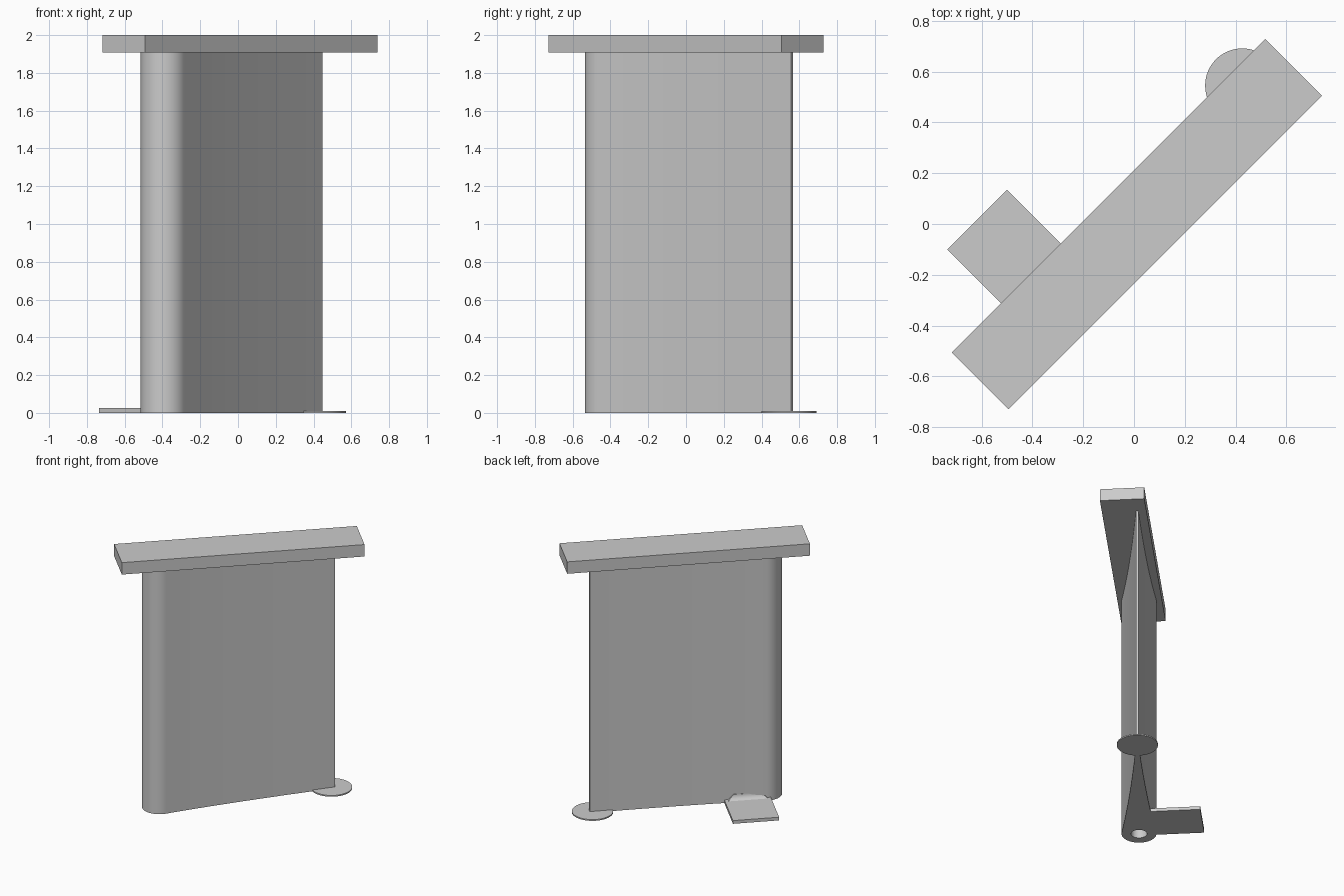
import bpy, bmesh, math
from mathutils import Vector

if "Cube" in bpy.data.objects:
    bpy.data.objects.remove(bpy.data.objects["Cube"])

grey = bpy.data.materials.new("plain_grey")
grey.diffuse_color = (0.6, 0.6, 0.6, 1)
grey.use_nodes = True
grey.node_tree.nodes["Principled BSDF"].inputs["Base Color"].default_value = grey.diffuse_color
DIAG = math.radians(45)


def diag(u, v, z=0.0):
    """Diagonal coordinates (along, across) to world position."""
    s = math.sqrt(0.5)
    return Vector(((u - v) * s, (u + v) * s, z))


def prism(name, outline, depth, loc=(0, 0, 0), rot=(0, 0, 0), smooth=False):
    """Extrude a closed 2D outline along local z."""
    bm = bmesh.new()
    base = bm.faces.new([bm.verts.new((x, y, 0)) for x, y in outline])
    ext = bmesh.ops.extrude_face_region(bm, geom=[base])
    bmesh.ops.translate(bm, vec=(0, 0, depth),
                        verts=[g for g in ext["geom"] if isinstance(g, bmesh.types.BMVert)])
    bmesh.ops.recalc_face_normals(bm, faces=bm.faces)
    me = bpy.data.meshes.new(name)
    bm.to_mesh(me)
    bm.free()
    me.materials.append(grey)
    ob = bpy.data.objects.new(name, me)
    bpy.context.collection.objects.link(ob)
    ob.location, ob.rotation_euler = loc, rot
    if smooth:
        bpy.ops.object.select_all(action='DESELECT')
        bpy.context.view_layer.objects.active = ob
        ob.select_set(True)
        bpy.ops.object.shade_smooth_by_angle(angle=math.radians(30))
    return ob


def circle(r, n=48):
    return [(r * math.cos(2 * math.pi * i / n), r * math.sin(2 * math.pi * i / n)) for i in range(n)]


def rect(x0, x1, y0, y1):
    return [(x0, y0), (x1, y0), (x1, y1), (x0, y1)]


# Fin section: round nose running into a slightly hollow, thin tail
R, TAIL = 0.124, 1.279
lean = math.radians(8)
start = Vector((R * math.sin(lean), R * math.cos(lean)))
ctrl = Vector((0.5, start.y - math.tan(lean) * (0.5 - start.x)))
end = Vector((TAIL, 0.008))
upper = []
for i in range(13):
    t = 1 - i / 12
    p = start * (1 - t) ** 2 + ctrl * 2 * t * (1 - t) + end * t * t
    upper.append((p.x, p.y))
for i in range(1, 25):
    a = math.pi / 2 - lean + (math.pi / 2 + lean) * i / 24
    upper.append((R * math.cos(a), R * math.sin(a)))
outline = upper + [(x, -y) for x, y in reversed(upper[:-1])]

nose, tail = diag(-0.567, -0.014), diag(0.707, 0.085)
turn = math.atan2(tail.y - nose.y, tail.x - nose.x)
fin = prism("fin", outline, 1.91, nose, (0, 0, turn), smooth=True)

# Bore up through the nose
bore = prism("bore_cutter", circle(0.057), 2.1, nose + Vector((0, 0, -0.1)))
bore.hide_render = True
bore.hide_set(True)
cut = fin.modifiers.new("bore", 'BOOLEAN')
cut.operation, cut.object, cut.solver = 'DIFFERENCE', bore, 'EXACT'

# Slab across the top
prism("top_slab", rect(-0.872, 0.872, -0.158, 0.158), 0.093,
      diag(0.008, -0.008, 1.907), (0, 0, DIAG))

# Thin disc under the tail
prism("tail_disc", circle(0.146, 64), 0.01, (0.426, 0.545, 0), smooth=True)

# Foot tab beside the nose
prism("foot_tab", rect(-0.590, -0.258, 0.085, 0.449), 0.025, (0, 0, 0), (0, 0, DIAG))

# Concave fillet joining tab and fin (profile: across, up), narrowing upward
v0, z0, f, width = 0.103, 0.02, 0.045, 0.29
arc = [(v0 + f - f * math.sin(a), z0 + f - f * math.cos(a))
       for a in (math.pi / 2 * i / 10 for i in range(11))]
profile = [(0.05, z0)] + arc + [(0.05, z0 + f)]
fillet = prism("tab_fillet", profile, width, diag(-0.57, 0),
               (math.pi / 2, 0, DIAG + math.pi / 2), smooth=True)
for vert in fillet.data.vertices:
    vert.co.z += (vert.co.y - z0) * (1 if vert.co.z < width / 2 else -1)
